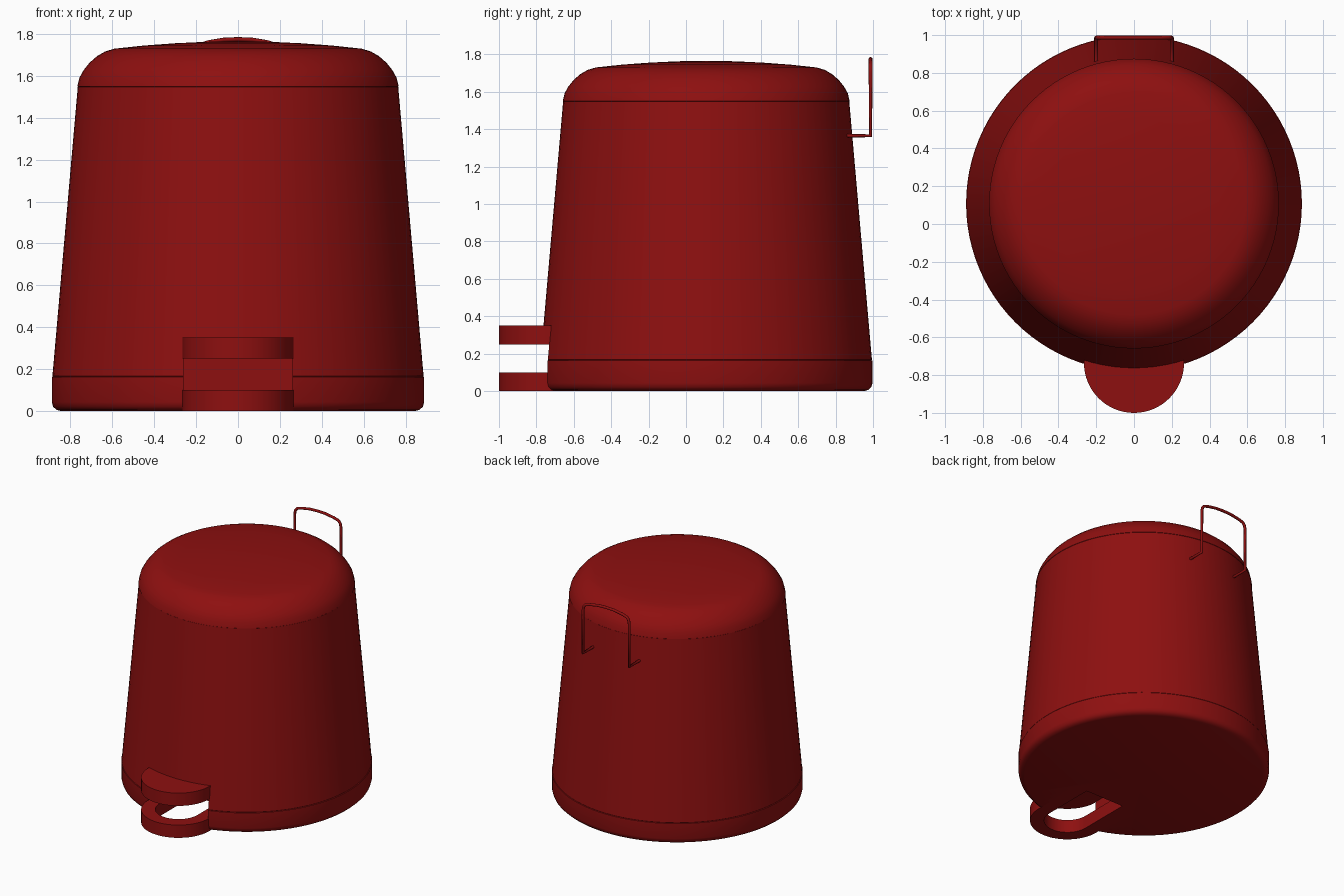
import bpy, bmesh, math

if "Cube" in bpy.data.objects:
    bpy.data.objects.remove(bpy.data.objects["Cube"])

CY = 0.108       # y of the bin's axis
PED_Y = -0.735   # y where the pedals' round ends begin
BACK_Y = -0.325  # depth of the pedal recess

red = bpy.data.materials.new("dark_red")
red.diffuse_color = (0.27, 0.005, 0.005, 1)
red.use_nodes = True
red.node_tree.nodes["Principled BSDF"].inputs["Base Color"].default_value = red.diffuse_color


def finish(name, bm, smooth=True):
    bmesh.ops.recalc_face_normals(bm, faces=bm.faces)
    me = bpy.data.meshes.new(name)
    bm.to_mesh(me)
    bm.free()
    me.materials.append(red)
    ob = bpy.data.objects.new(name, me)
    bpy.context.collection.objects.link(ob)
    if smooth:
        shade(ob)
    return ob


def shade(ob):
    bpy.ops.object.select_all(action='DESELECT')
    ob.select_set(True)
    bpy.context.view_layer.objects.active = ob
    bpy.ops.object.shade_smooth_by_angle(angle=math.radians(35))


def lathe(name, profile, steps=96):
    """Spin a list of (radius, z) about the bin's axis."""
    bm = bmesh.new()
    vs = [bm.verts.new((r, CY, z)) for r, z in profile]
    es = [bm.edges.new(p) for p in zip(vs, vs[1:])]
    bmesh.ops.spin(bm, geom=vs + es, cent=(0, CY, 0), axis=(0, 0, 1),
                   angle=2 * math.pi, steps=steps)
    bmesh.ops.remove_doubles(bm, verts=bm.verts, dist=1e-4)
    return finish(name, bm)


def prism(name, outline, z0, z1):
    """Extrude an xy outline from z0 to z1."""
    bm = bmesh.new()
    f = bm.faces.new([bm.verts.new((x, y, z0)) for x, y in outline])
    ext = bmesh.ops.extrude_face_region(bm, geom=[f])
    up = [v for v in ext["geom"] if isinstance(v, bmesh.types.BMVert)]
    bmesh.ops.translate(bm, verts=up, vec=(0, 0, z1 - z0))
    return finish(name, bm)


def u_curve(r, n=32):
    """U-shaped path: straight arms and a round front end."""
    arc = [(-r * math.cos(math.pi * i / n), PED_Y - r * math.sin(math.pi * i / n))
           for i in range(n + 1)]
    return [(-r, BACK_Y)] + arc + [(r, BACK_Y)]


# Bin body: rounded foot, base band, thin groove and tapered wall
body = lathe("bin_body", [
    (0, 0), (0.845, 0), (0.867, 0.006), (0.883, 0.021), (0.889, 0.043),
    (0.889, 0.163), (0.883, 0.165), (0.886, 0.168), (0.765, 1.548), (0, 1.548)])

# Domed lid
lathe("lid", [
    (0.76, 1.546), (0.767, 1.55), (0.757, 1.592), (0.737, 1.628), (0.708, 1.664),
    (0.672, 1.695), (0.634, 1.717), (0.59, 1.73), (0.45, 1.745), (0.3, 1.756),
    (0.15, 1.763), (0, 1.765)])

# Recess in the front of the body, behind the pedals
cutter = prism("recess_cutter", [(-0.26, -1.2), (0.26, -1.2), (0.26, BACK_Y), (-0.26, BACK_Y)],
               -0.1, 0.255)
cutter.hide_render = True
mod = body.modifiers.new("recess", 'BOOLEAN')
mod.operation = 'DIFFERENCE'
mod.solver = 'EXACT'
mod.object = cutter
bpy.context.view_layer.objects.active = body
bpy.ops.object.modifier_apply(modifier=mod.name)
bpy.data.objects.remove(cutter)
shade(body)

# Pedals: solid tongue above, open loop below
prism("upper_pedal", u_curve(0.265), 0.25, 0.35)
prism("lower_pedal_loop", u_curve(0.265) + u_curve(0.165)[::-1], 0, 0.1)

# Wire handle at the back: half a path, mirrored
half = [(0.2, 0.84, 1.365), (0.2, 0.987, 1.365), (0.2, 0.987, 1.70),
        (0.194, 0.987, 1.73), (0.178, 0.987, 1.748), (0.14, 0.987, 1.76),
        (0.07, 0.987, 1.772)]
path = half + [(0, 0.987, 1.775)] + [(-x, y, z) for x, y, z in reversed(half)]
cu = bpy.data.curves.new("wire_handle", 'CURVE')
cu.dimensions = '3D'
cu.bevel_depth = 0.0105
cu.bevel_resolution = 2
cu.use_fill_caps = True
sp = cu.splines.new('POLY')
sp.points.add(len(path) - 1)
for p, co in zip(sp.points, path):
    p.co = (*co, 1)
cu.materials.append(red)
bpy.context.collection.objects.link(bpy.data.objects.new("wire_handle", cu))
